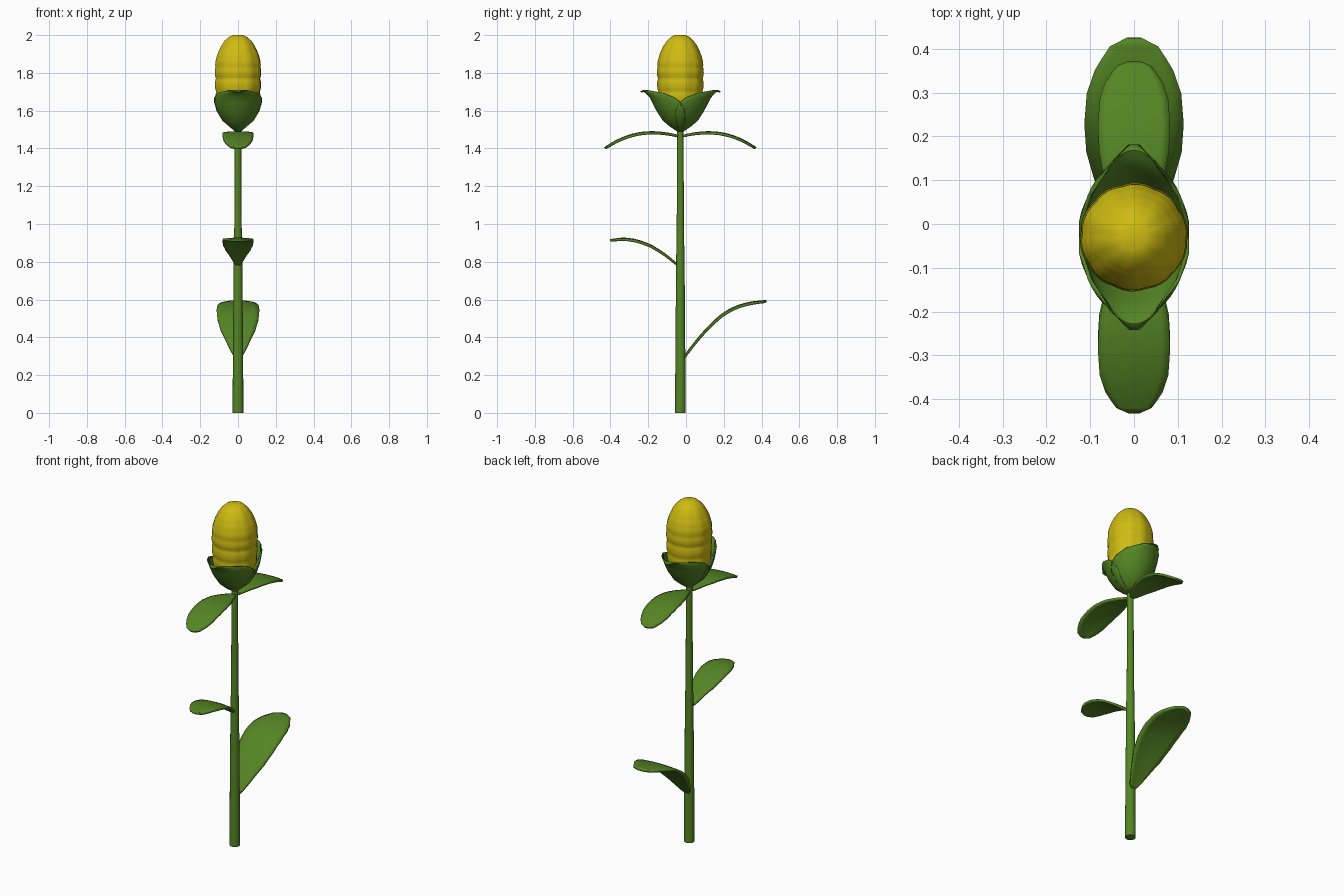
import bpy, math

if "Cube" in bpy.data.objects:
    bpy.data.objects.remove(bpy.data.objects["Cube"])

CY = -0.03  # stem axis


def material(name, rgb):
    m = bpy.data.materials.new(name)
    m.diffuse_color = (*rgb, 1)
    m.use_nodes = True
    m.node_tree.nodes["Principled BSDF"].inputs["Base Color"].default_value = m.diffuse_color
    return m


GREEN = material("leaf green", (0.09, 0.235, 0.018))
YELLOW = material("corn yellow", (0.62, 0.50, 0.006))


def make(name, verts, faces, mat, thick=0):
    me = bpy.data.meshes.new(name)
    me.from_pydata(verts, [], faces)
    me.materials.append(mat)
    ob = bpy.data.objects.new(name, me)
    bpy.context.collection.objects.link(ob)
    bpy.ops.object.select_all(action='DESELECT')
    ob.select_set(True)
    bpy.context.view_layer.objects.active = ob
    bpy.ops.object.mode_set(mode='EDIT')
    bpy.ops.mesh.select_all(action='SELECT')
    bpy.ops.mesh.remove_doubles(threshold=0.0005)
    bpy.ops.mesh.normals_make_consistent(inside=False)
    bpy.ops.object.mode_set(mode='OBJECT')
    bpy.ops.object.shade_smooth_by_angle(angle=math.radians(50))
    if thick:
        s = ob.modifiers.new("thickness", 'SOLIDIFY')
        s.thickness = thick
        s.offset = 0
    return ob


def grid_faces(rows, cols):
    return [(i * cols + j, i * cols + j + 1, (i + 1) * cols + j + 1, (i + 1) * cols + j)
            for i in range(rows - 1) for j in range(cols - 1)]


def lerp(points, x):
    for a, b in zip(points, points[1:]):
        if x <= b[0]:
            f = (x - a[0]) / (b[0] - a[0])
            return a[1] + f * (b[1] - a[1])
    return points[-1][1]


def lathe(name, rings, n, mat, shape=lambda a, z: 1):
    verts = []
    for z, r in rings:
        for j in range(n):
            a = 2 * math.pi * j / n
            q = r * shape(a, z)
            verts.append((q * math.cos(a), CY + q * math.sin(a), z))
    faces = [(i * n + j, i * n + (j + 1) % n, (i + 1) * n + (j + 1) % n, (i + 1) * n + j)
             for i in range(len(rings) - 1) for j in range(n)]
    faces += [tuple(range(n))[::-1], tuple(range((len(rings) - 1) * n, len(rings) * n))]
    return make(name, verts, faces, mat)


# Tapered stem
lathe("stem", [(0, .029), (.3, .027), (.8, .023), (.95, .020), (1.52, .017)], 14, GREEN)

# Cob with kernel rows and columns
profile = [(1.52, .04), (1.57, .085), (1.63, .112), (1.70, .120), (1.80, .122), (1.86, .119),
           (1.90, .108), (1.94, .090), (1.97, .070), (1.99, .048), (2.0, .028)]


def kernels(a, z):
    rib = 0.035 * abs(math.sin(5 * a + 0.4)) ** 0.6
    row = 0.045 * abs(math.sin(math.pi * (z - 1.63) / 0.07)) ** 0.7 if z < 1.84 else 0.04
    return 0.95 + rib + row - 0.01


zs = [1.52 + 0.01 * i for i in range(49)]
lathe("corn_cob", [(z, lerp(profile, z)) for z in zs], 60, YELLOW, kernels)

# Two husk petals wrapping the cob: z, x radius, y radius, half angle
husk = [(1.49, .010, .010, 100), (1.52, .045, .055, 105), (1.55, .080, .090, 105),
        (1.60, .110, .122, 102), (1.64, .122, .143, 93), (1.67, .125, .158, 78),
        (1.695, .120, .180, 58), (1.706, .098, .198, 30), (1.699, .080, .210, 8)]
for name, d in (("husk_front", -1), ("husk_back", 1)):
    verts = []
    for z, rx, ry, half in husk:
        for j in range(17):
            a = math.radians(half) * (j / 8 - 1)
            verts.append((rx * math.sin(a), CY + d * ry * math.cos(a), z))
    make(name, verts, grid_faces(len(husk), 17), GREEN, 0.008)


# Leaves: a curved midrib with a rounded outline
outline = [(0, .10), (.12, .42), (.3, .80), (.45, .96), (.6, 1), (.75, .95), (.86, .78),
           (.95, .48), (1, .14)]


def leaf(name, path, width):
    n = 21
    ts = [i / (len(path) - 1) for i in range(len(path))]
    verts = []
    for i in range(n):
        t = i / (n - 1)
        # smoothed midrib
        y, z = [sum(lerp(list(zip(ts, [p[k] for p in path])), min(1, max(0, t + o)))
                    for o in (-.05, 0, .05)) / 3 for k in (0, 1)]
        w = width * lerp(outline, t)
        for j in range(9):
            s = j / 4 - 1
            verts.append((w * s, y, z - 0.06 * w * s * s))
    make(name, verts, grid_faces(n, 9), GREEN, 0.013)


upper = [(0, 1.463), (.07, 1.479), (.14, 1.486), (.21, 1.482), (.28, 1.465), (.345, 1.436), (.405, 1.398)]
leaf("upper_leaf_back", [(CY + y, z) for y, z in upper], .082)
leaf("upper_leaf_front", [(CY - y, z) for y, z in upper], .082)
leaf("middle_leaf", [(-.04, .78), (-.12, .845), (-.19, .888), (-.26, .913), (-.33, .923), (-.408, .913)], .082)
leaf("lower_leaf", [(-.02, .28), (.05, .375), (.12, .456), (.19, .520), (.26, .561), (.34, .584), (.435, .592)], .113)
